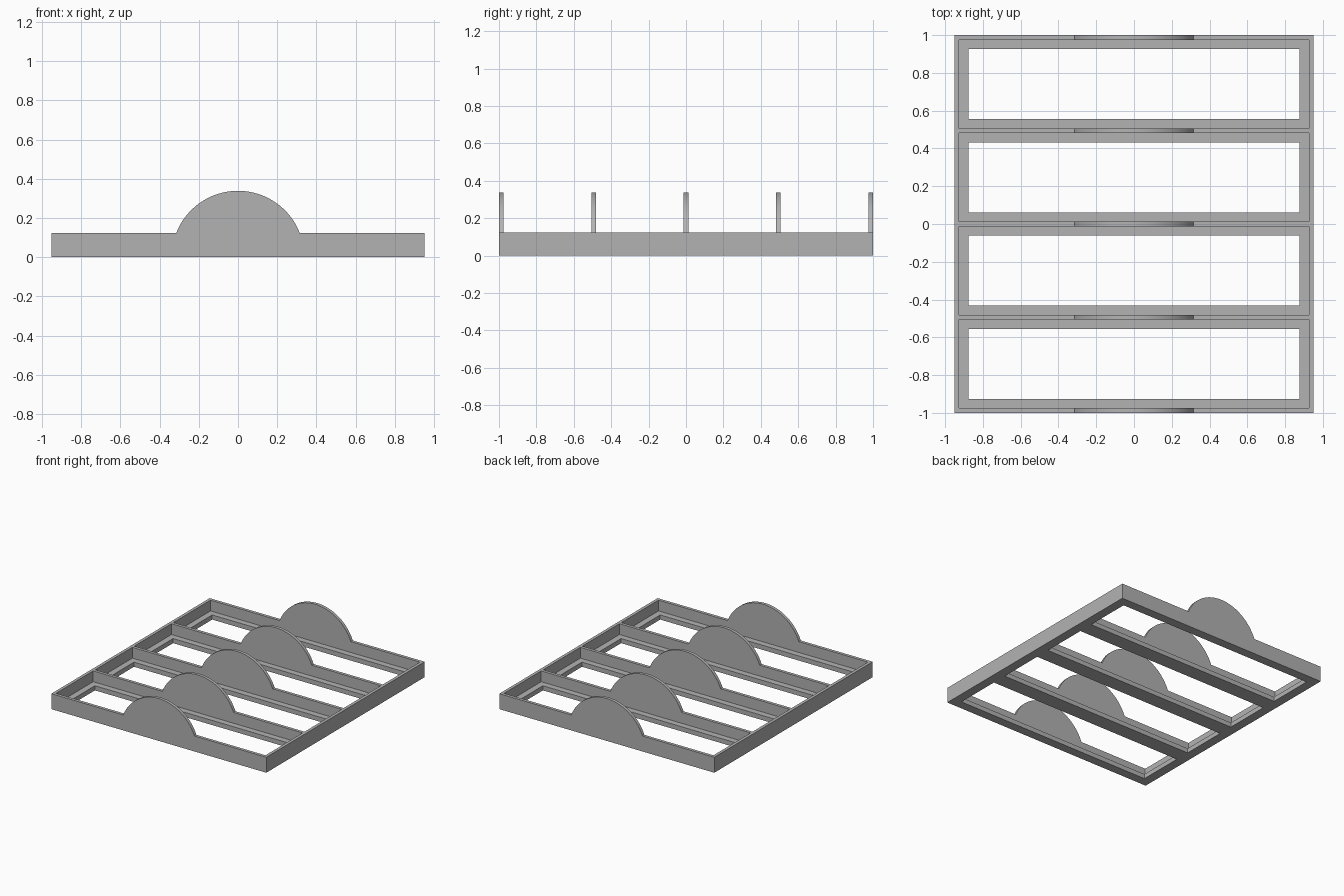
import bpy, bmesh, math

if "Cube" in bpy.data.objects:
    bpy.data.objects.remove(bpy.data.objects["Cube"])

U = 2 / 81                      # one wall thickness
H, LEDGE = 5 * U, 1.5 * U       # wall height, ledge height
PITCH = 20                      # divider spacing in wall thicknesses
R = 13.7 * U                    # radius of the round tabs

grey = bpy.data.materials.new("mid_grey")
grey.diffuse_color = (0.448, 0.448, 0.448, 1)
grey.use_nodes = True
grey.node_tree.nodes["Principled BSDF"].inputs["Base Color"].default_value = grey.diffuse_color


def finish(bm, name):
    bmesh.ops.remove_doubles(bm, verts=bm.verts, dist=1e-5)
    bmesh.ops.recalc_face_normals(bm, faces=bm.faces)
    me = bpy.data.meshes.new(name)
    bm.to_mesh(me)
    bm.free()
    me.materials.append(grey)
    ob = bpy.data.objects.new(name, me)
    bpy.context.collection.objects.link(ob)
    return ob


# Tray frame: a plan grid where each cell is wall, ledge or open hole
xs = [v * U for v in (-38.5, -37.5, -35.5, 35.5, 37.5, 38.5)]
ys = [(-40.5 + k * PITCH + d) * U for k in range(4) for d in (0, 1, 3, 18)]
ys += [39.5 * U, 40.5 * U]
NX, NY = len(xs) - 1, len(ys) - 1


def height(i, j):
    if not (0 <= i < NX and 0 <= j < NY):
        return 0
    if i in (0, NX - 1) or j % 4 == 0:
        return H
    return 0 if i == 2 and j % 4 == 2 else LEDGE


bm = bmesh.new()


def quad(*pts):
    bm.faces.new([bm.verts.new(p) for p in pts])


for i in range(-1, NX):
    for j in range(-1, NY):
        h = height(i, j)
        if h:                   # top and underside
            x0, x1, y0, y1 = xs[i], xs[i + 1], ys[j], ys[j + 1]
            for z in (0, h):
                quad((x0, y0, z), (x1, y0, z), (x1, y1, z), (x0, y1, z))
        hx, hy = height(i + 1, j), height(i, j + 1)
        if h != hx:             # upright step across x
            x = xs[i + 1]
            quad((x, ys[j], h), (x, ys[j + 1], h), (x, ys[j + 1], hx), (x, ys[j], hx))
        if h != hy:             # upright step across y
            y = ys[j + 1]
            quad((xs[i], y, h), (xs[i + 1], y, h), (xs[i + 1], y, hy), (xs[i], y, hy))
finish(bm, "tray_frame")

# Round tabs: a circle segment standing on each cross wall
a0 = math.asin(H / R)
N = 48
arc = [a0 + (math.pi - 2 * a0) * k / N for k in range(N + 1)]
for n in range(5):
    bm = bmesh.new()
    y0 = (-40.5 + n * PITCH) * U
    front, back = ([bm.verts.new((R * math.cos(a), y, R * math.sin(a))) for a in arc]
                   for y in (y0, y0 + U))
    bm.faces.new(front)
    bm.faces.new(back[::-1])
    for k in range(N):
        bm.faces.new((front[k], back[k], back[k + 1], front[k + 1]))
    tab = finish(bm, f"round_tab_{n + 1}")
    bpy.ops.object.select_all(action='DESELECT')
    tab.select_set(True)
    bpy.context.view_layer.objects.active = tab
    bpy.ops.object.shade_smooth_by_angle(angle=math.radians(30))
